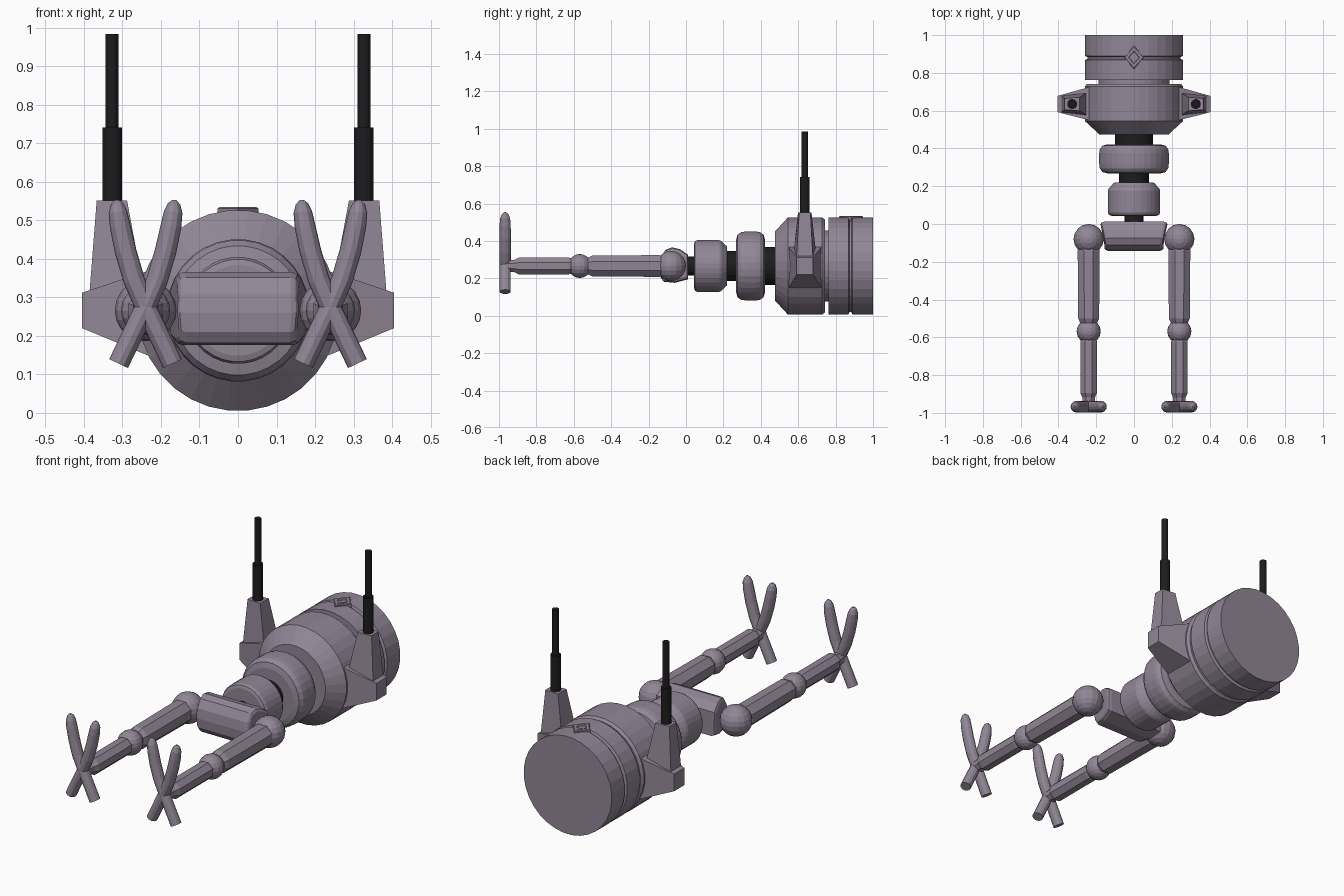
import bpy, bmesh, math
from mathutils import Vector

if "Cube" in bpy.data.objects:
    bpy.data.objects.remove(bpy.data.objects["Cube"])

CZ = 0.266  # height of the main axis


def material(name, rgb):
    m = bpy.data.materials.new(name)
    m.diffuse_color = (*rgb, 1)
    m.use_nodes = True
    m.node_tree.nodes["Principled BSDF"].inputs["Base Color"].default_value = m.diffuse_color
    return m


SHELL = material("mauve grey shell", (0.285, 0.24, 0.305))
BLACK = material("matt black", (0.012, 0.012, 0.013))


def finish(name, bm, mat):
    bmesh.ops.recalc_face_normals(bm, faces=bm.faces[:])
    me = bpy.data.meshes.new(name)
    bm.to_mesh(me)
    bm.free()
    me.materials.append(mat)
    ob = bpy.data.objects.new(name, me)
    bpy.context.collection.objects.link(ob)
    return ob


def loft(name, rings, mat):
    """Skin a row of equal-length point rings and cap both ends."""
    bm = bmesh.new()
    vs = [[bm.verts.new(p) for p in ring] for ring in rings]
    n = len(vs[0])
    for a, b in zip(vs, vs[1:]):
        for i in range(n):
            j = (i + 1) % n
            bm.faces.new((a[i], a[j], b[j], b[i]))
    bm.faces.new(vs[0])
    bm.faces.new(vs[-1])
    return finish(name, bm, mat)


def circle(n, off=0.5):
    return [((i + off) * math.tau / n) for i in range(n)]


def lathe_y(name, profile, mat, n=32, x=0, z=CZ):
    """Profile of (radius, y) turned about a lengthwise axis."""
    return loft(name, [[(x + r * math.cos(a), y, z + r * math.sin(a)) for a in circle(n)]
                       for r, y in profile], mat)


def lathe_z(name, profile, mat, x, y, n=16):
    return loft(name, [[(x + r * math.cos(a), y + r * math.sin(a), z) for a in circle(n)]
                       for r, z in profile], mat)


def ball(name, r, x, y):
    bm = bmesh.new()
    bmesh.ops.create_uvsphere(bm, u_segments=16, v_segments=10, radius=r)
    bmesh.ops.translate(bm, verts=bm.verts[:], vec=(x, y, CZ))
    return finish(name, bm, SHELL)


def tube(name, path, x, y, s):
    """Round bar through (x, z, radius) points in the upright plane."""
    pts = [Vector((s * px, pz)) for px, pz, _ in path]
    rings = []
    for i, p in enumerate(pts):
        t = (pts[min(i + 1, len(pts) - 1)] - pts[max(i - 1, 0)]).normalized()
        nx, nz = -t.y, t.x
        r = path[i][2]
        rings.append([(x + p.x + nx * r * math.cos(a), y + r * 1.1 * math.sin(a),
                       p.y + nz * r * math.cos(a)) for a in circle(12, 0)])
    return loft(name, rings, SHELL)


# Main drum with grooves
lathe_y("body_drum", [(0.185, 0.475), (0.261, 0.545), (0.261, 0.728), (0.25, 0.742),
                      (0.19, 0.742), (0.19, 0.762), (0.261, 0.762), (0.261, 0.868),
                      (0.248, 0.874), (0.248, 0.884), (0.261, 0.890), (0.261, 1.0)], SHELL)

# Diamond hatch on top
def diamond(k, z):
    return [(0.053 * k, 0.882, z), (0, 0.882 + 0.063 * k, z),
            (-0.053 * k, 0.882, z), (0, 0.882 - 0.063 * k, z)]


loft("diamond_hatch", [diamond(1, 0.5), diamond(1, 0.531), diamond(0.9, 0.534),
                       diamond(0.55, 0.534), diamond(0.5, 0.528)], SHELL)
lathe_z("hatch_stud", [(0.015, 0.52), (0.015, 0.531)], SHELL, 0, 0.882, 8)

# Black flexible core and the two waist rings
lathe_y("core_rear", [(0.102, 0.38), (0.102, 0.49)], BLACK, 24)
lathe_y("core_middle", [(0.08, 0.18), (0.08, 0.30)], BLACK, 24)
lathe_y("core_front", [(0.052, -0.03), (0.052, 0.08)], BLACK, 24)
lathe_y("waist_ring_large", [(0.14, 0.268), (0.168, 0.275), (0.182, 0.295), (0.185, 0.32),
                             (0.185, 0.375), (0.182, 0.395), (0.168, 0.415),
                             (0.14, 0.422)], SHELL)
lathe_y("waist_ring_small", [(0.118, 0.043), (0.133, 0.048), (0.139, 0.06), (0.139, 0.178),
                             (0.133, 0.19), (0.108, 0.216), (0.1, 0.22)], SHELL)

# Hip block: rounded side profile, wider towards the body
hip = [(0.012, 0.195), (0.012, 0.325), (-0.03, 0.355), (-0.075, 0.366), (-0.11, 0.352),
       (-0.135, 0.31), (-0.142, 0.26), (-0.138, 0.21), (-0.12, 0.182), (-0.06, 0.176)]


def hip_ring(x, k):
    out = []
    for y, z in hip:
        yy, zz = -0.065 + (y + 0.065) * k, 0.268 + (z - 0.268) * k
        out.append((x * (1 + (yy + 0.065) * 1.1 - abs(zz - 0.268) * 0.6), yy, zz))
    return out


loft("hip_block", [hip_ring(x, k) for x, k in
                   ((-0.17, 0.82), (-0.165, 0.94), (-0.152, 1),
                    (0.152, 1), (0.165, 0.94), (0.17, 0.82))], SHELL)

# Parts repeated on both sides
for s, side in ((-1, "left"), (1, "right")):
    # Shoulder pod
    def pod_ring(x, y0, y1, z0, z1):
        return [(s * x, y0, z0), (s * x, y1, z0), (s * x, y1, z1), (s * x, y0, z1)]

    loft("pod_" + side, [pod_ring(0.2, 0.54, 0.735, 0.135, 0.38),
                         pod_ring(0.405, 0.592, 0.678, 0.22, 0.312)], SHELL)

    # Antenna tower and antenna
    def tower_ring(z, xi, xo, wi, wo):
        return [(s * xi, 0.635 - wi, z), (s * xo, 0.635 - wo, z),
                (s * xo, 0.635 + wo, z), (s * xi, 0.635 + wi, z)]

    loft("tower_" + side, [tower_ring(0.26, 0.235, 0.388, 0.066, 0.044),
                           tower_ring(0.32, 0.245, 0.385, 0.062, 0.043),
                           tower_ring(0.551, 0.288, 0.367, 0.036, 0.03)], SHELL)
    lathe_z("antenna_" + side, [(0.026, 0.54), (0.026, 0.741), (0.017, 0.741),
                                (0.017, 0.984)], BLACK, s * 0.327, 0.635)

    # Leg
    x = s * 0.24
    ball("hip_ball_" + side, 0.08, x, -0.08)
    ball("knee_ball_" + side, 0.064, x, -0.568)
    lathe_y("thigh_" + side, [(0.05, -0.11), (0.063, -0.14), (0.06, -0.5), (0.045, -0.53)],
            SHELL, 8, x)
    lathe_y("shin_" + side, [(0.035, -0.585), (0.048, -0.625), (0.048, -0.895),
                             (0.036, -0.918), (0.034, -0.96)], SHELL, 8, x)

    # Crossed foot bars, long and rounded above, cut flat below
    for t, bar in ((-1, "a"), (1, "b")):
        tube("foot_bar_%s_%s" % (side, bar),
             [(-0.070, 0.128, 0.027), (0, 0.275, 0.027), (0.03, 0.345, 0.028),
              (0.052, 0.42, 0.028), (0.066, 0.485, 0.027), (0.072, 0.522, 0.024),
              (0.074, 0.543, 0.016), (0.075, 0.553, 0.005)], x, -0.967, t)
